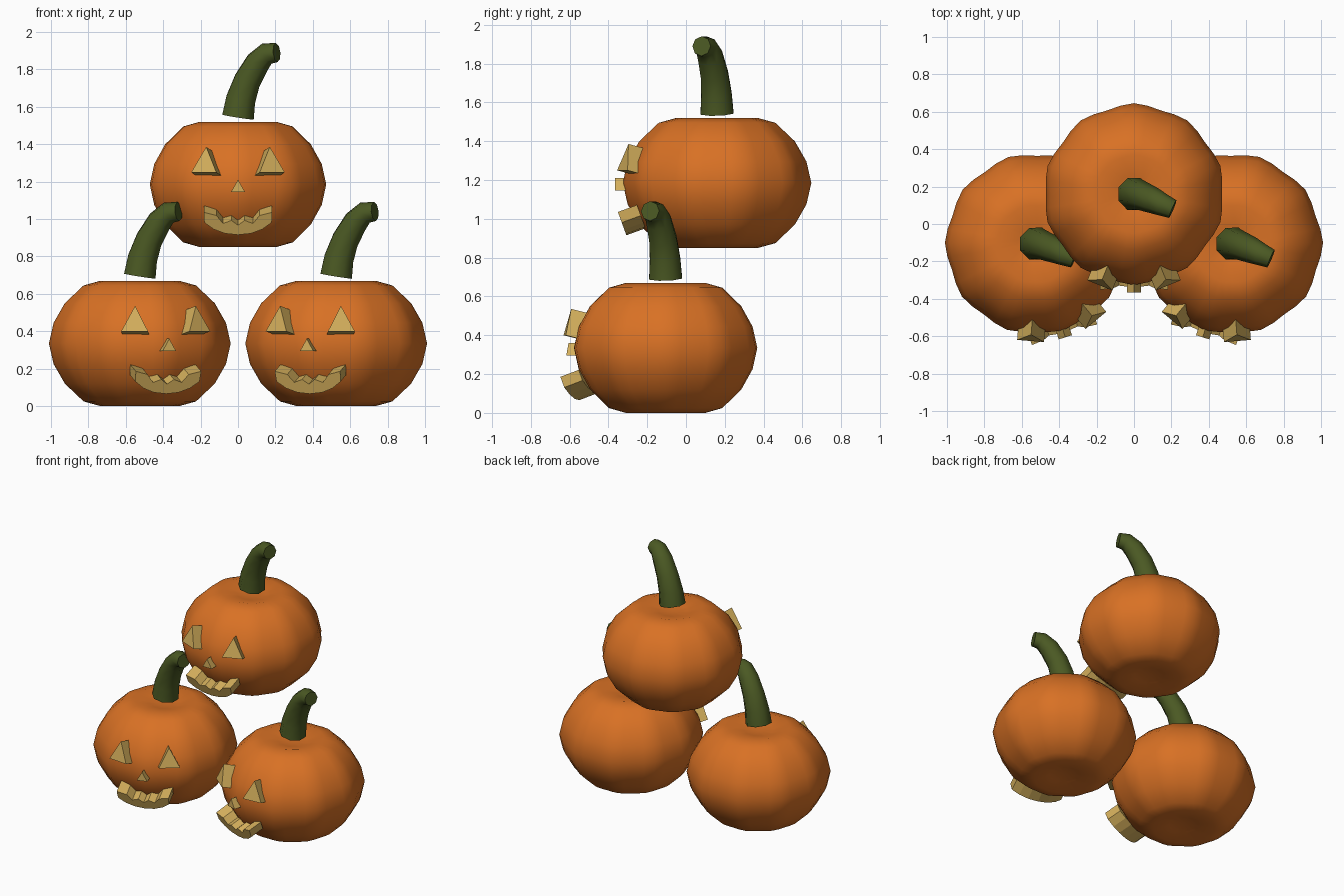
import bpy, bmesh, math
from mathutils import Vector, Matrix

default = bpy.data.objects.get("Cube")
if default:
    bpy.data.objects.remove(default, do_unlink=True)


def material(name, rgb):
    mat = bpy.data.materials.new(name)
    mat.use_nodes = True
    mat.diffuse_color = (*rgb, 1)
    mat.node_tree.nodes["Principled BSDF"].inputs["Base Color"].default_value = (*rgb, 1)
    return mat


ORANGE = material("pumpkin_orange", (0.69, 0.165, 0.018))
GREEN = material("stem_green", (0.07, 0.1, 0.017))
YELLOW = material("glow_yellow", (0.66, 0.43, 0.107))


def finish(name, bm, mat, matrix, smooth_angle=None):
    bmesh.ops.recalc_face_normals(bm, faces=bm.faces)
    mesh = bpy.data.meshes.new(name)
    bm.to_mesh(mesh)
    bm.free()
    mesh.materials.append(mat)
    obj = bpy.data.objects.new(name, mesh)
    bpy.context.collection.objects.link(obj)
    obj.matrix_world = matrix
    if smooth_angle:
        bpy.ops.object.select_all(action='DESELECT')
        obj.select_set(True)
        bpy.context.view_layer.objects.active = obj
        bpy.ops.object.shade_smooth_by_angle(angle=math.radians(smooth_angle))
    return obj


def bridge(bm, rings):
    for a, b in zip(rings, rings[1:]):
        n = len(a)
        for i in range(n):
            j = (i + 1) % n
            bm.faces.new((a[i], a[j], b[j], b[i]))


# Ribbed body: half profile mirrored, then spun with ten lobes
HALF = [(0.1, 0.31), (0.21, 0.335), (0.3, 0.31), (0.4, 0.215), (0.46, 0.11)]
PROFILE = HALF + [(0.485, 0)] + [(r, -z) for r, z in reversed(HALF)]
SEGMENTS, LOBES = 40, 10


def body(name, matrix):
    bm = bmesh.new()
    rings = []
    for r, z in PROFILE:
        ring = []
        for i in range(SEGMENTS):
            a = math.tau * i / SEGMENTS - math.pi / 2
            rib = 0.985 + 0.017 * math.cos(LOBES * (a + math.pi / 2))
            ring.append(bm.verts.new((r * rib * math.cos(a), r * rib * math.sin(a), z + 0.335)))
        rings.append(ring)
    bridge(bm, rings)
    for ring, z in ((rings[0], 0.635), (rings[-1], 0.035)):
        hub = bm.verts.new((0, 0, z))
        for i in range(SEGMENTS):
            bm.faces.new((ring[i], ring[(i + 1) % SEGMENTS], hub))
    finish(name, bm, ORANGE, matrix, 60)


# Curved tapering stem: path points with a radius each
STEM = [(0, 0, 0.695, 0.092), (0.015, -0.003, 0.79, 0.085), (0.05, -0.013, 0.89, 0.077),
        (0.105, -0.035, 0.985, 0.07), (0.155, -0.058, 1.035, 0.06), (0.207, -0.08, 1.04, 0.051)]


def stem(name, matrix):
    bm = bmesh.new()
    points = [Vector(p[:3]) for p in STEM]
    rings = []
    for i, p in enumerate(points):
        tangent = points[min(i + 1, len(points) - 1)] - points[max(i - 1, 0)]
        turn = Vector((0, 0, 1)).rotation_difference(tangent)
        ring = []
        for k in range(8):
            a = math.tau * (k + 0.5) / 8
            ring.append(bm.verts.new(p + turn @ Vector((math.cos(a), math.sin(a), 0)) * STEM[i][3]))
        rings.append(ring)
    bridge(bm, rings)
    bm.faces.new(rings[0])
    bm.faces.new(rings[-1])
    finish(name, bm, GREEN, matrix, 50)


# Flat outline extruded backwards into the body
def slab(name, outline, depth, place, pitch, yaw, matrix):
    bm = bmesh.new()
    front = [bm.verts.new((x, 0, z)) for x, z in outline]
    back = [bm.verts.new((x, depth, z)) for x, z in outline]
    bridge(bm, [front, back])
    bm.faces.new(front)
    bm.faces.new(back)
    local = (Matrix.Translation(place) @ Matrix.Rotation(math.radians(yaw), 4, 'Z')
             @ Matrix.Rotation(math.radians(pitch), 4, 'X'))
    finish(name, bm, YELLOW, matrix @ local)


EYE = [(-0.072, 0), (0.072, 0), (0, 0.14)]
NOSE = [(-0.037, 0), (0.037, 0), (0, 0.065)]
# Right half of the toothed grin, from top centre round to bottom centre
GRIN = [(0, -0.035), (0.035, -0.008), (0.08, -0.025), (0.115, 0.02), (0.183, 0.038),
        (0.18, -0.02), (0.13, -0.058), (0.07, -0.082), (0, -0.09)]
MOUTH = GRIN + [(-x, z) for x, z in reversed(GRIN[1:-1])]

# Each lantern: position and the turn of its carved face
LANTERNS = {"top": ((0, 0.16, 0.85), 0),
            "right": ((-0.525, -0.105, 0), 17.5),
            "left": ((0.525, -0.105, 0), -17.5)}

for label, (spot, turn) in LANTERNS.items():
    base = Matrix.Translation(spot)
    facing = base @ Matrix.Rotation(math.radians(turn), 4, 'Z')
    body(label + "_pumpkin", facing)
    stem(label + "_stem", base)
    for side, sign in (("left", 1), ("right", -1)):
        slab(f"{label}_{side}_eye", EYE, 0.085, (sign * 0.183, -0.488, 0.4),
             -14, sign * 22, facing)
    slab(label + "_nose", NOSE, 0.07, (0, -0.525, 0.295), 0, 0, facing)
    slab(label + "_mouth", MOUTH, 0.105, (0, -0.498, 0.15), 20, 0, facing)
